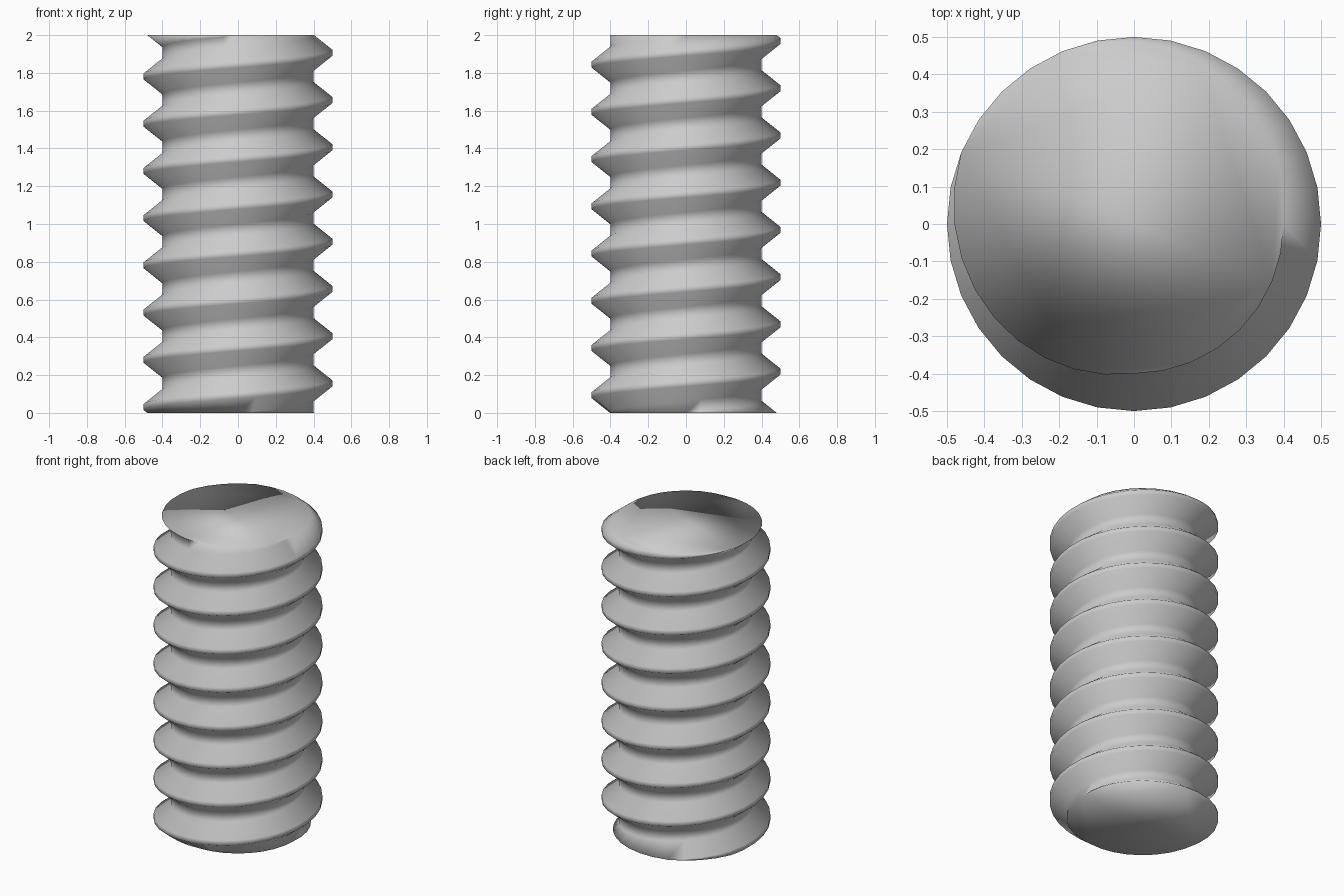
import bpy, bmesh
from math import cos, sin, pi

if "Cube" in bpy.data.objects:
    bpy.data.objects.remove(bpy.data.objects["Cube"])

SEGS, PITCH, HEIGHT = 32, 0.25, 2.0
# one pitch of the thread profile: (radius, height) - flat root, flank, flat crest, flank
PROFILE = [(0.40, 0.0), (0.40, PITCH / 4), (0.50, PITCH * 9 / 16), (0.50, PITCH * 11 / 16)]
N = len(PROFILE)

bm = bmesh.new()

# columns of profile points, each raised a little further along the helix
cols = []
for i in range(SEGS):
    a = 2 * pi * i / SEGS
    cols.append([bm.verts.new((r * cos(a), r * sin(a), PITCH * (turn + i / SEGS) + z))
                 for turn in range(-2, int(HEIGHT / PITCH) + 2) for r, z in PROFILE])

# skin between columns; the last column joins the first one turn higher
for i in range(SEGS):
    a = cols[i]
    b = cols[i + 1] if i + 1 < SEGS else cols[0][N:]
    for k in range(min(len(a), len(b)) - 1):
        bm.faces.new((a[k], b[k], b[k + 1], a[k + 1]))

# trim flat at both ends and cap
for z, n in ((0.0, -1), (HEIGHT, 1)):
    res = bmesh.ops.bisect_plane(bm, geom=bm.verts[:] + bm.edges[:] + bm.faces[:], dist=1e-5,
                                 plane_co=(0, 0, z), plane_no=(0, 0, n), clear_outer=True)
    rim = [e for e in bm.edges if e.is_boundary and all(abs(v.co.z - z) < 1e-4 for v in e.verts)]
    bmesh.ops.contextual_create(bm, geom=rim)

bmesh.ops.recalc_face_normals(bm, faces=bm.faces[:])
for f in bm.faces:
    f.smooth = True

mesh = bpy.data.meshes.new("threaded_rod")
bm.to_mesh(mesh)
bm.free()
rod = bpy.data.objects.new("threaded_rod", mesh)
bpy.context.collection.objects.link(rod)
